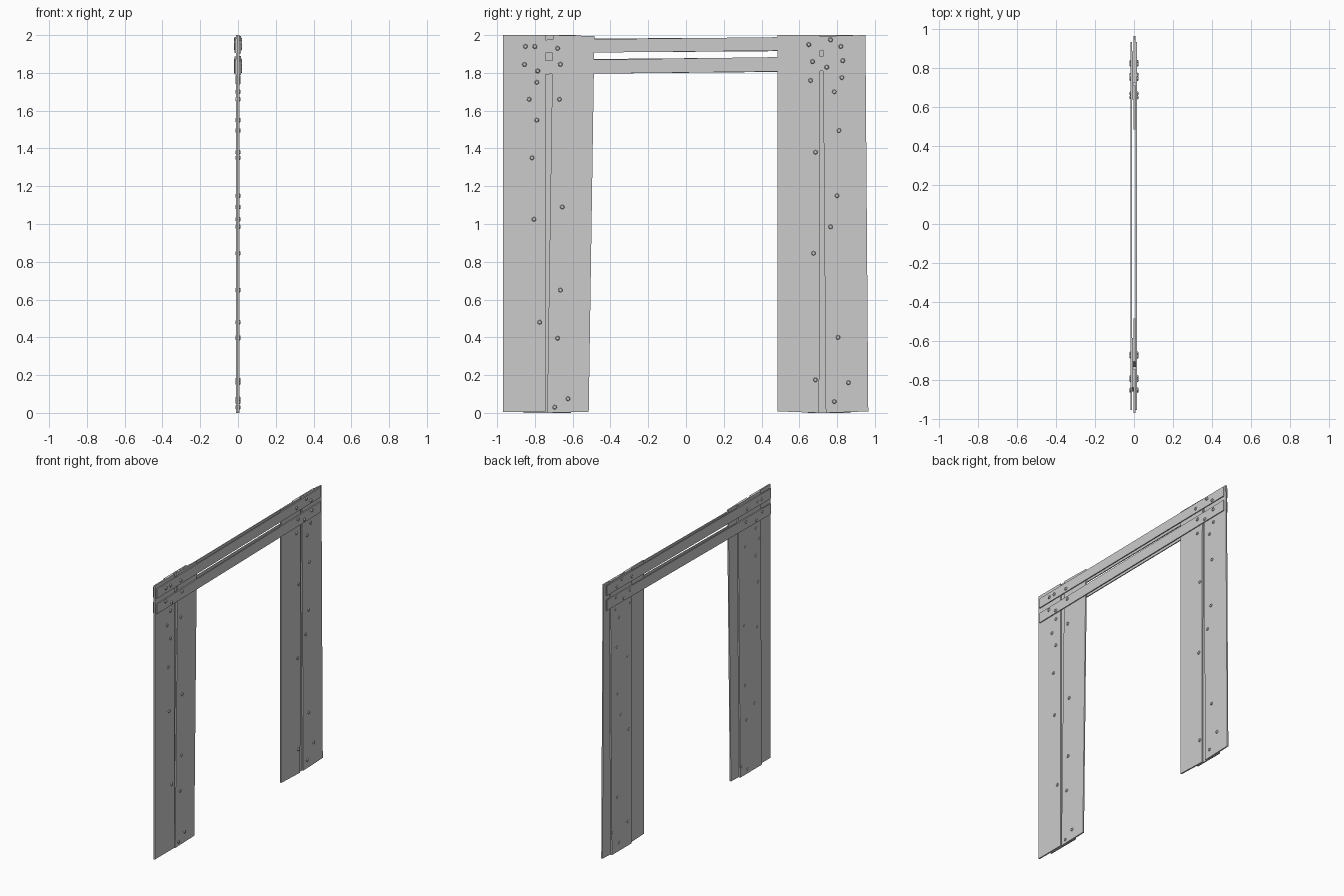
import bpy, bmesh, math, random
from mathutils import Matrix

if "Cube" in bpy.data.objects:
    bpy.data.objects.remove(bpy.data.objects["Cube"])

random.seed(4)


def board(name, x0, x1, corners):
    """Flat board: a (y, z) outline given thickness along x."""
    bm = bmesh.new()
    back = [bm.verts.new((x0, y, z)) for y, z in corners]
    front = [bm.verts.new((x1, y, z)) for y, z in corners]
    bm.faces.new(back[::-1])
    bm.faces.new(front)
    n = len(corners)
    for i in range(n):
        j = (i + 1) % n
        bm.faces.new((back[i], back[j], front[j], front[i]))
    bmesh.ops.recalc_face_normals(bm, faces=bm.faces)
    finish(name, bm)


def finish(name, bm):
    mesh = bpy.data.meshes.new(name)
    bm.to_mesh(mesh)
    bm.free()
    obj = bpy.data.objects.new(name, mesh)
    bpy.context.collection.objects.link(obj)


def upright(name, x0, x1, bottom, top, z=(0.0, 0.0, 2.0, 2.0)):
    board(name, x0, x1, [(bottom[0], z[0]), (bottom[1], z[1]),
                         (top[1], z[2]), (top[0], z[3])])


def nails(name, points, reach):
    """Faceted nail heads on both faces of the boards."""
    bm = bmesh.new()
    for y, z in points:
        spin = Matrix.Rotation(random.uniform(0, math.pi), 4, 'X')
        for side in (-1, 1):
            turn = Matrix.Rotation(side * math.pi / 2, 4, 'Y')
            depth = 0.008
            place = Matrix.Translation((side * (reach - depth / 2), y, z))
            bmesh.ops.create_cone(bm, cap_ends=True, segments=6, radius1=0.0135,
                                  radius2=0.009, depth=depth,
                                  matrix=place @ spin @ turn)
    finish(name, bm)


# Face boards of the two posts, with a narrow gap between each pair
F0, F1 = -0.002, 0.008
upright("left_outer_plank", F0, F1, (-0.97, -0.745), (-0.97, -0.745), (0.005, 0.005, 2.0, 2.0))
upright("left_inner_plank", F0, F1, (-0.735, -0.515), (-0.705, -0.485), (0.0, 0.006, 1.995, 2.0))
upright("right_inner_plank", F0, F1, (0.485, 0.705), (0.485, 0.71), (0.008, 0.0, 2.0, 2.0))
upright("right_outer_plank", F0, F1, (0.74, 0.965), (0.725, 0.95), (0.0, 0.008, 2.0, 1.995))

# Backing boards covering the gaps
upright("left_backing_plank", -0.011, F0, (-0.86, -0.61), (-0.84, -0.585))
upright("right_backing_plank", -0.011, F0, (0.645, 0.87), (0.64, 0.885))

# Lintel boards on both faces: (left bottom, left top, right bottom, right top)
for label, lb, lt, rb, rt in (("upper", 1.903, 1.973, 1.922, 1.994),
                              ("lower", 1.79, 1.863, 1.813, 1.89)):
    board(label + "_front_lintel", F1, 0.015,
          [(-0.955, lb), (0.935, rb), (0.935, rt), (-0.955, lt)])
    board(label + "_back_lintel", -0.018, -0.011,
          [(-0.955, lb + 0.002), (0.935, rb - 0.004), (0.935, rt - 0.004), (-0.955, lt + 0.006)])

# Nail heads
left_nails = [(-0.79, 1.75), (-0.83, 1.66), (-0.67, 1.66), (-0.79, 1.55), (-0.815, 1.35),
              (-0.805, 1.025), (-0.655, 1.09), (-0.665, 0.65), (-0.775, 0.48),
              (-0.68, 0.395), (-0.625, 0.075), (-0.695, 0.03)]
right_nails = [(0.66, 1.76), (0.785, 1.70), (0.825, 1.775), (0.81, 1.495), (0.685, 1.38),
               (0.80, 1.15), (0.765, 0.985), (0.675, 0.845), (0.805, 0.40),
               (0.685, 0.175), (0.86, 0.16), (0.785, 0.06)]
lintel_nails = [(-0.85, 1.94), (-0.80, 1.94), (-0.68, 1.93), (-0.855, 1.845), (-0.785, 1.81),
                (-0.665, 1.845), (0.65, 1.95), (0.765, 1.975), (0.82, 1.94),
                (0.67, 1.86), (0.745, 1.83), (0.83, 1.865)]
nails("left_post_nails", left_nails, 0.014)
nails("right_post_nails", right_nails, 0.014)
nails("lintel_nails", lintel_nails, 0.022)
